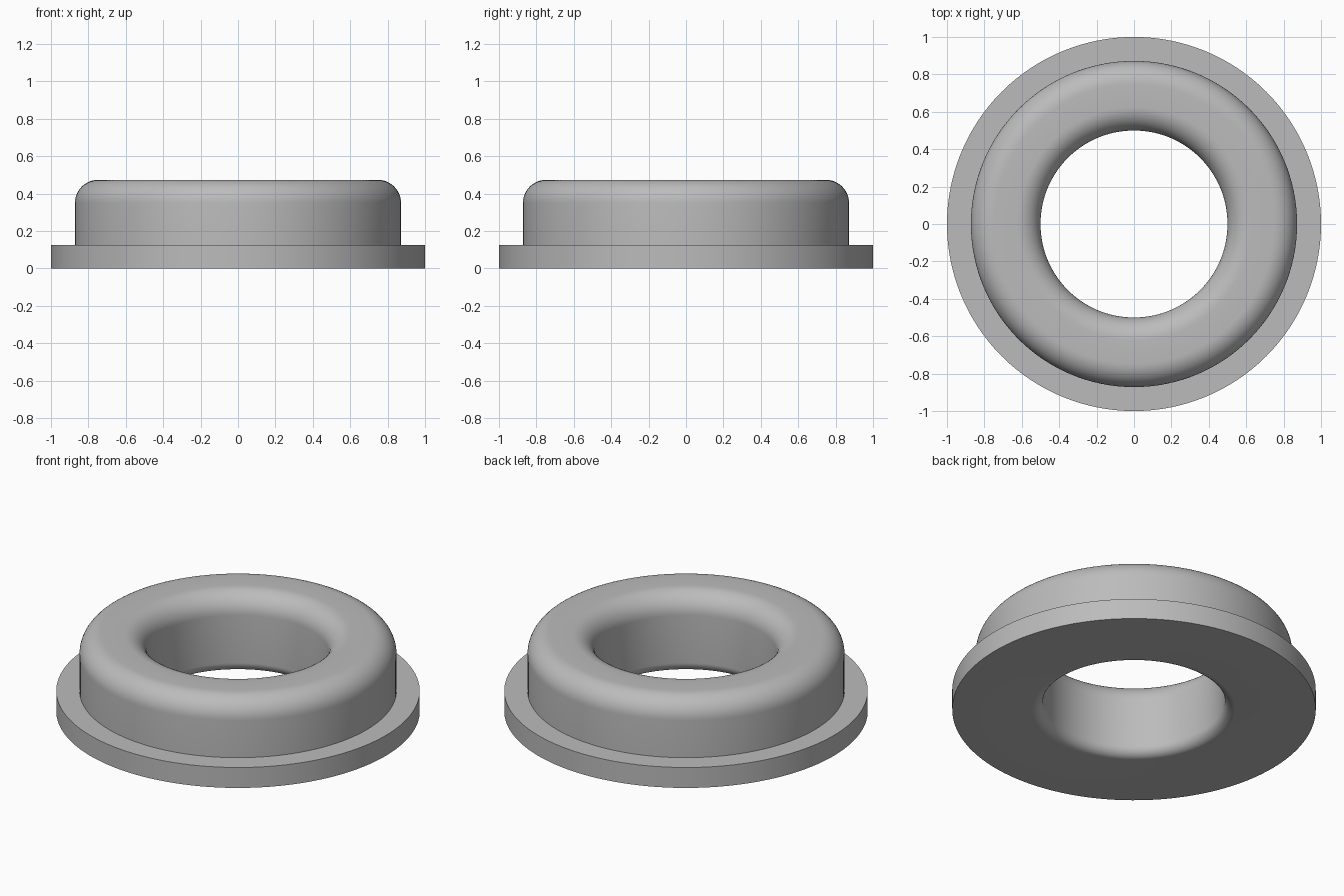
import bpy, bmesh, math
from mathutils import Matrix, Vector

cube = bpy.data.objects.get("Cube")
if cube:
    bpy.data.objects.remove(cube, do_unlink=True)

# One plain grey for the whole part
grey = bpy.data.materials.new("plain grey")
grey.use_nodes = True
colour = (0.5, 0.5, 0.5, 1)
grey.diffuse_color = colour
grey.node_tree.nodes["Principled BSDF"].inputs["Base Color"].default_value = colour

BORE, BODY, FLANGE = 0.5, 0.872, 1.0      # radii
FLANGE_TOP, TOP = 0.124, 0.474            # heights
ROUND, SMALL_ROUND = 0.125, 0.06          # fillets
SEGMENTS = 128


def fillet(r, z, size, start, steps=12):
    """Quarter arc of profile points around (r, z), turning clockwise from start degrees."""
    angles = [math.radians(start - 90 * i / steps) for i in range(steps + 1)]
    return [(r + size * math.cos(a), z + size * math.sin(a)) for a in angles]


# Closed cross-section: up the bore, over the top, down the body and flange
profile = (
    fillet(BORE + SMALL_ROUND, SMALL_ROUND, SMALL_ROUND, 270)
    + fillet(BORE + ROUND, TOP - ROUND, ROUND, 180)
    + fillet(BODY - ROUND, TOP - ROUND, ROUND, 90)
    + [(BODY, FLANGE_TOP), (FLANGE, FLANGE_TOP), (FLANGE, 0)]
)

# Revolve the section into a flanged ring
bm = bmesh.new()
rings = []
for i in range(SEGMENTS):
    turn = Matrix.Rotation(math.tau * i / SEGMENTS, 3, "Z")
    rings.append([bm.verts.new(turn @ Vector((r, 0, z))) for r, z in profile])
for i, ring in enumerate(rings):
    following = rings[(i + 1) % SEGMENTS]
    for j in range(len(profile)):
        k = (j + 1) % len(profile)
        bm.faces.new((ring[j], following[j], following[k], ring[k]))
bmesh.ops.recalc_face_normals(bm, faces=bm.faces)

mesh = bpy.data.meshes.new("flanged_bushing")
bm.to_mesh(mesh)
bm.free()
mesh.materials.append(grey)
bushing = bpy.data.objects.new("flanged_bushing", mesh)
bpy.context.collection.objects.link(bushing)

# Smooth curves, crisp flange edges
bpy.ops.object.select_all(action="DESELECT")
bushing.select_set(True)
bpy.context.view_layer.objects.active = bushing
bpy.ops.object.shade_smooth_by_angle(angle=math.radians(30))
